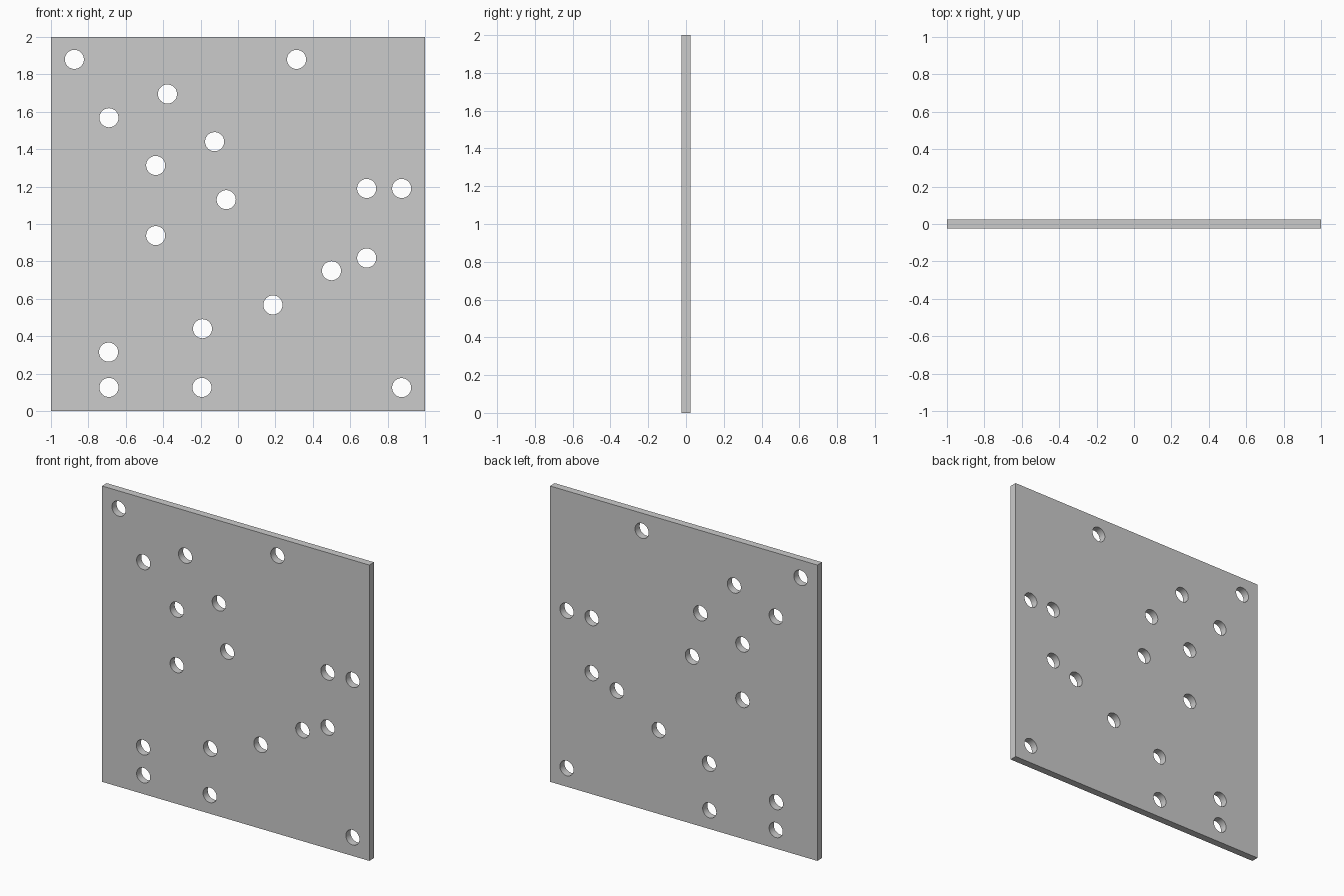
import bpy
import bmesh
from math import radians
from mathutils import Matrix, Vector

SIZE, THICKNESS, HOLE_RADIUS = 2.0, 0.05, 0.051

# Hole centres on the front face, as (x, z)
HOLES = [
    (-0.875, 1.88), (0.313, 1.88), (-0.377, 1.695), (-0.69, 1.568),
    (-0.125, 1.44), (-0.44, 1.313), (-0.063, 1.13), (-0.44, 0.938),
    (0.688, 1.19), (0.875, 1.19), (0.688, 0.818), (0.5, 0.75),
    (0.187, 0.567), (-0.19, 0.44), (-0.193, 0.126), (-0.692, 0.315),
    (-0.69, 0.126), (0.875, 0.125),
]

cube = bpy.data.objects.get("Cube")
if cube:
    bpy.data.objects.remove(cube, do_unlink=True)


def make_object(name, bm):
    mesh = bpy.data.meshes.new(name)
    bm.to_mesh(mesh)
    bm.free()
    obj = bpy.data.objects.new(name, mesh)
    bpy.context.collection.objects.link(obj)
    return obj


# Square upright plate
bm = bmesh.new()
bmesh.ops.create_cube(bm, size=1, matrix=Matrix.Translation((0, 0, SIZE / 2))
                      @ Matrix.Diagonal((SIZE, THICKNESS, SIZE, 1)))
plate = make_object("perforated_plate", bm)

# All drill cylinders in one cutter
bm = bmesh.new()
turn = Matrix.Rotation(radians(90), 4, 'X')
for x, z in HOLES:
    bmesh.ops.create_cone(bm, cap_ends=True, segments=48, radius1=HOLE_RADIUS,
                          radius2=HOLE_RADIUS, depth=THICKNESS * 4,
                          matrix=Matrix.Translation(Vector((x, 0, z))) @ turn)
cutter = make_object("hole_cutter", bm)
cutter.hide_render = True

# Cut the holes, then discard the cutter
drill = plate.modifiers.new("drill_holes", 'BOOLEAN')
drill.operation = 'DIFFERENCE'
drill.solver = 'EXACT'
drill.object = cutter
bpy.ops.object.select_all(action='DESELECT')
plate.select_set(True)
bpy.context.view_layer.objects.active = plate
bpy.ops.object.modifier_apply(modifier=drill.name)
bpy.data.objects.remove(cutter, do_unlink=True)

# Smooth bores with crisp rims
bpy.ops.object.shade_smooth_by_angle(angle=radians(30))
